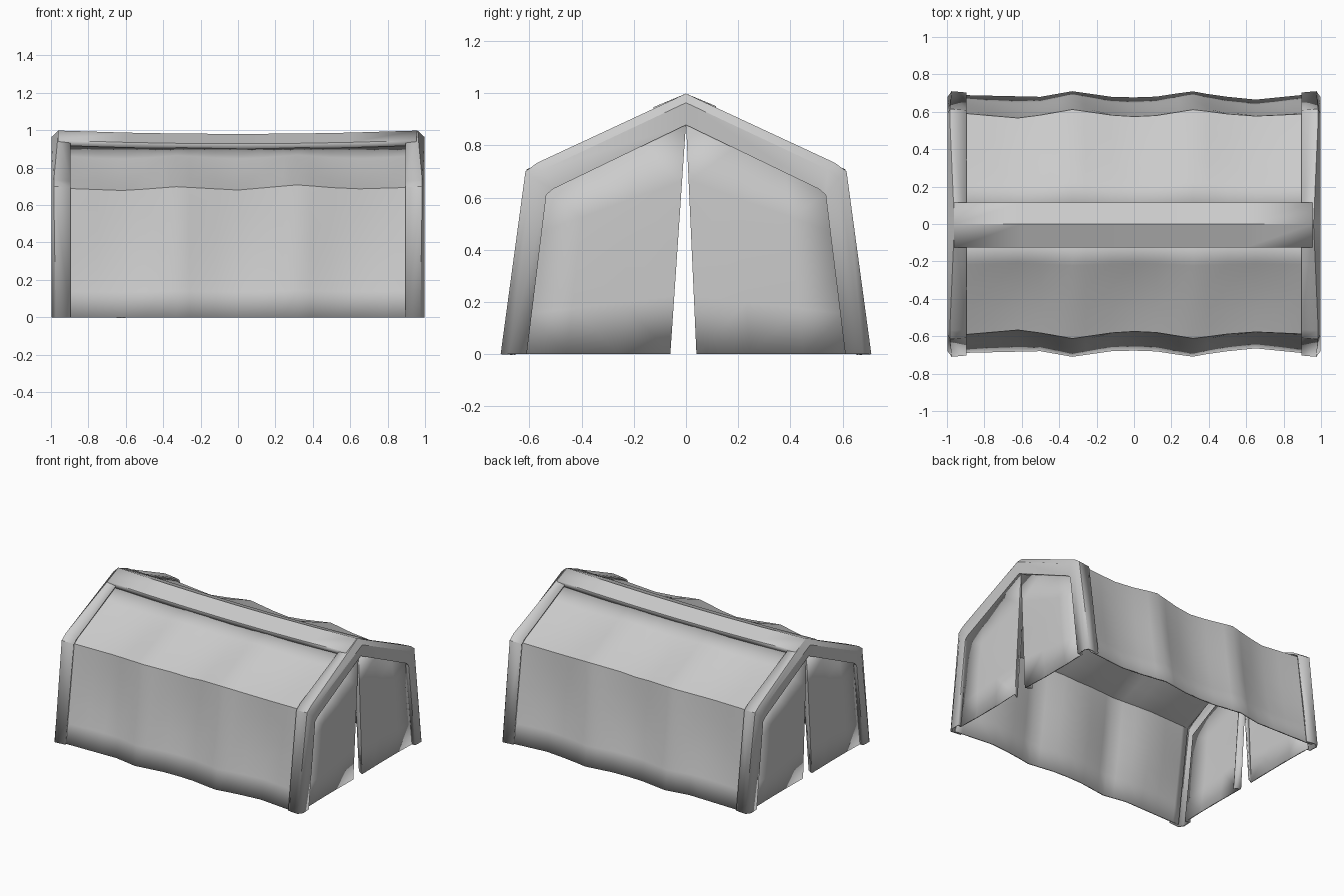
import bpy, bmesh, math

if "Cube" in bpy.data.objects:
    bpy.data.objects.remove(bpy.data.objects["Cube"])

canvas = bpy.data.materials.new("grey canvas")
canvas.diffuse_color = (0.6, 0.6, 0.6, 1)
canvas.use_nodes = True
canvas.node_tree.nodes["Principled BSDF"].inputs["Base Color"].default_value = canvas.diffuse_color


def finish(name, verts, faces, thickness, angle=35):
    """Make a mesh object, give it cloth thickness and shade it."""
    me = bpy.data.meshes.new(name)
    me.from_pydata(verts, [], faces)
    bm = bmesh.new()
    bm.from_mesh(me)
    bmesh.ops.recalc_face_normals(bm, faces=bm.faces)
    # open shells: turn the normals away from the middle of the tent
    score = sum(f.normal.dot(f.calc_center_median() - f.calc_center_median() * 0.0)
                * f.calc_area() for f in bm.faces)
    if score < 0:
        bmesh.ops.reverse_faces(bm, faces=bm.faces)
    bm.to_mesh(me)
    bm.free()
    me.materials.append(canvas)
    ob = bpy.data.objects.new(name, me)
    bpy.context.collection.objects.link(ob)
    mod = ob.modifiers.new("thickness", 'SOLIDIFY')
    mod.thickness = thickness
    mod.offset = -1
    bpy.ops.object.select_all(action='DESELECT')
    ob.select_set(True)
    bpy.context.view_layer.objects.active = ob
    bpy.ops.object.shade_smooth_by_angle(angle=math.radians(angle))
    return ob


def strips(rows):
    """Quads joining equally long rows of points."""
    n = len(rows[0])
    verts = [p for r in rows for p in r]
    faces = [(i * n + j, i * n + j + 1, (i + 1) * n + j + 1, (i + 1) * n + j)
             for i in range(len(rows) - 1) for j in range(n - 1)]
    return verts, faces


def lerp(table, x):
    for (x0, a), (x1, b) in zip(table, table[1:]):
        if x <= x1:
            t = (x - x0) / (x1 - x0)
            return a + (b - a) * t
    return table[-1][1]


# sagging cloth: distance from the middle at the ground and eave, and eave height
GROUND = [(-.95, .69), (-.5, .68), (-.33, .71), (-.12, .68), (.08, .675),
          (.31, .71), (.45, .685), (.65, .665), (.95, .695)]
EAVE = [(-.95, .595), (-.6, .565), (-.33, .612), (-.05, .572), (.12, .58),
        (.32, .612), (.6, .575), (.95, .59)]
EAVE_Z = [(-.95, .69), (-.6, .677), (-.33, .698), (0, .68), (.32, .708),
          (.6, .685), (.95, .695)]
xs = [-.95, -.9, -.75, -.62, -.5, -.4, -.33, -.26, -.12, 0, .12, .24, .315,
      .39, .5, .65, .78, .9, .95]


def bay(x):
    """0 at the ribs, 1 in the middle of a bay."""
    return abs(math.sin(math.pi * (x + .95) / .633))


for side, label in ((-1, "front"), (1, "back")):
    rows = []
    for x in xs:
        yb, ye, ze, s = lerp(GROUND, x), lerp(EAVE, x), lerp(EAVE_Z, x), bay(x)
        pts = []
        for t in (0, .2, .4, .6, .8, .95):                 # wall
            inward = .02 * s * math.sin(math.pi * t)
            pts.append((x, side * (yb + (ye - yb) * t - inward), ze * t))
        for t in (0, .06, .25, .5, .75, 1):                # roof slope
            y = ye + (.09 - ye) * t
            z = ze + (.922 - ze) * t - .02 * s * math.sin(math.pi * t)
            pts.append((x, side * y, z))
        rows.append(pts)
    finish(label + "_cloth", *strips(rows), .012, 50)

# ridge cover, sagging a little in the middle
rows = []
for x in (-.962, -.6, -.32, 0, .32, .6, .955):
    d = -.018 * (1 - (x / .96) ** 2)
    rows.append([(x, y, z + d) for y, z in
                 ((-.125, .918), (-.125, .946), (0, .998), (.115, .95), (.115, .922))])
finish("ridge_cover", *strips(rows), .012, 20)

# end frames: bent band wrapping each end, and two door flaps
outer = [(-.71, 0), (-.615, .7), (-.57, .733), (0, .998), (.57, .733), (.615, .7), (.71, 0)]
inner = [(-.61, 0), (-.535, .61), (-.51, .632), (0, .878), (.51, .632), (.535, .61), (.61, 0)]
outer_x = [.975, .985, .985, .96, .985, .985, .975]

for end, label in ((-1, "left"), (1, "right")):
    rows = [
        [(end * .895, y * .99, z * .992) for y, z in outer],
        [(end * x, y, z) for x, (y, z) in zip(outer_x, outer)],
        [(end * .998, y * .955, z * .965) for y, z in outer],
        [(end * (.995 if z < .8 else .985), y, z) for y, z in inner],
        [(end * .965, y, z) for y, z in inner],
    ]
    finish(label + "_end_frame", *strips(rows), .012, 30)

    for side, name, foot in ((-1, "front", .06), (1, "back", .04)):
        rows = []
        for t in (0, .25, .5, .75, 1):
            z_in, z_out = .885 * t, .62 * t
            gap = foot * (1 - t)
            bulge = .012 * math.sin(math.pi * t)
            y_out = .625 - .08 * t
            rows.append([
                (end * .925, side * (gap + .025 * (1 - t)), z_in),     # folded lip
                (end * .968, side * gap, z_in),
                (end * (.965 + bulge), side * (gap + (y_out - gap) * .35),
                 z_in + (z_out - z_in) * .35),
                (end * (.965 + bulge), side * (gap + (y_out - gap) * .7),
                 z_in + (z_out - z_in) * .7),
                (end * .97, side * y_out, z_out)])
        finish(f"{label}_{name}_door_flap", *strips(rows), .01, 40)
